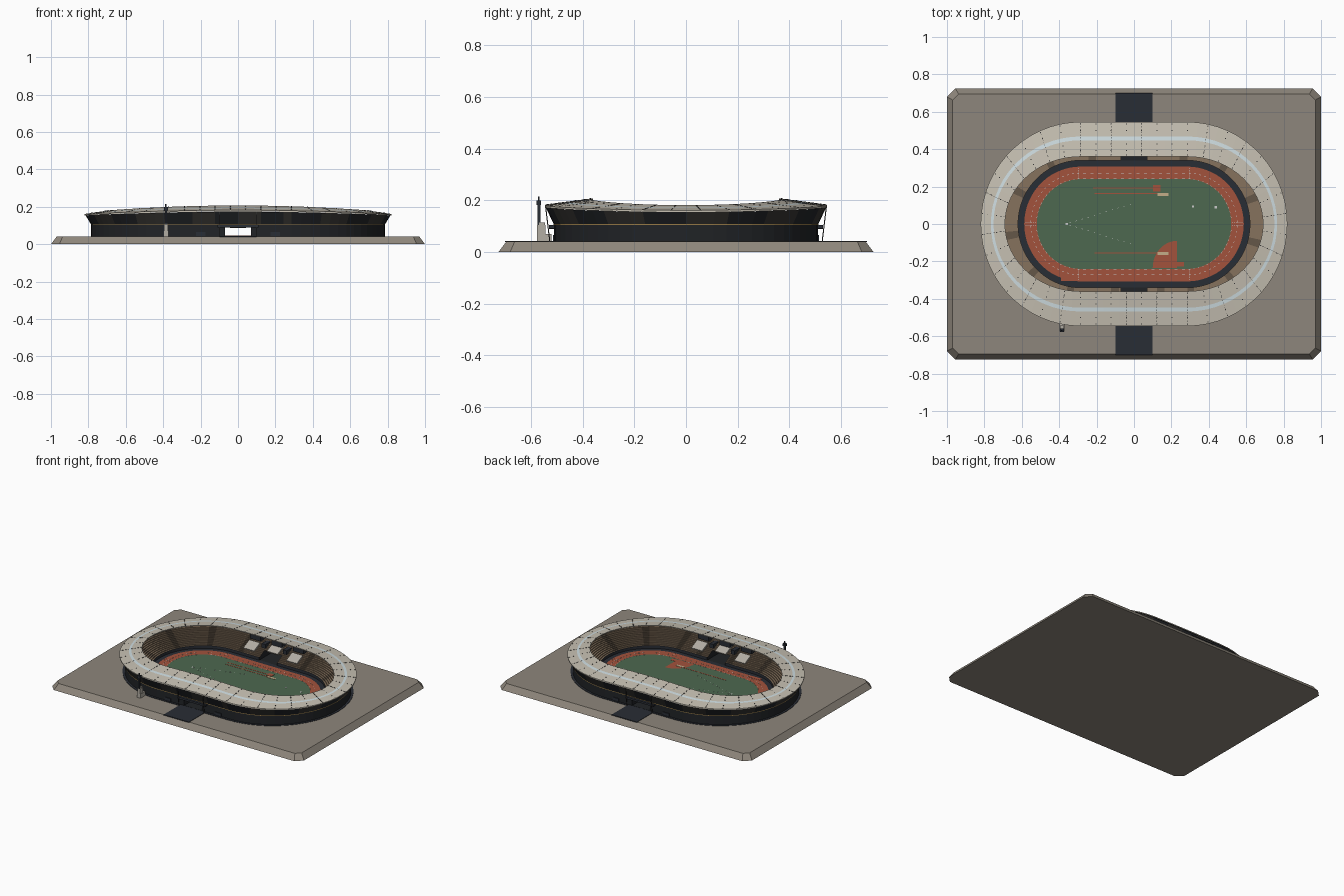
import bpy, bmesh, math
from mathutils import Matrix, Vector

if "Cube" in bpy.data.objects:
    bpy.data.objects.remove(bpy.data.objects["Cube"])

MATS = {}
def mat(name, *rgb):
    m = bpy.data.materials.new(name)
    m.diffuse_color = (*rgb, 1)
    m.use_nodes = True
    m.node_tree.nodes["Principled BSDF"].inputs["Base Color"].default_value = m.diffuse_color
    MATS[name] = m
for args in [("stone", .27, .24, .20), ("navy", .022, .026, .035), ("facade", .015, .017, .02),
             ("panel", .035, .033, .03), ("gold", .30, .19, .06), ("roofing", .57, .53, .45),
             ("glass", .62, .72, .75), ("seats", .24, .17, .11), ("aisle", .13, .095, .065),
             ("clay", .36, .085, .045), ("turf", .075, .14, .08), ("sand", .55, .42, .25),
             ("white", .75, .75, .72), ("concrete", .45, .42, .37), ("dark", .04, .04, .04)]:
    mat(*args)

C, ARC, STR = .285, 30, 14      # half straight, steps per end, steps per side
PARAM = [("arc", 1, -math.pi/2 + math.pi*k/ARC) for k in range(ARC)]
PARAM += [("line", 1, 1 - 2*k/STR) for k in range(STR)]
PARAM += [("arc", -1, math.pi/2 + math.pi*k/ARC) for k in range(ARC)]
PARAM += [("line", -1, -1 + 2*k/STR) for k in range(STR)]
N = len(PARAM)

def oval_pt(row, i):
    """Point i of an oval (half length, half width, z at ends, z at sides)."""
    ax, ay, ze = row[:3]
    zs = row[3] if len(row) > 3 else ze
    kind, s, t = PARAM[i % N]
    if kind == "arc":
        x, y = s*C + (ax - C)*math.cos(t), ay*math.sin(t)
    else:
        x, y = C*t, s*ay
    return Vector((x, y, ze + (zs - ze)*(1 - (x/ax)**2)))

def finish(name, bm, mats):
    bmesh.ops.recalc_face_normals(bm, faces=bm.faces[:])
    me = bpy.data.meshes.new(name)
    bm.to_mesh(me)
    bm.free()
    for m in mats:
        me.materials.append(MATS[m])
    ob = bpy.data.objects.new(name, me)
    bpy.context.collection.objects.link(ob)
    return ob

def loft(name, rows, mats, pick=lambda k, i: 0):
    """Closed cross-section swept round the oval."""
    bm = bmesh.new()
    rings = [[bm.verts.new(oval_pt(r, i)) for i in range(N)] for r in rows]
    for k in range(len(rows)):
        a, b = rings[k], rings[(k + 1) % len(rows)]
        for i in range(N):
            j = (i + 1) % N
            bm.faces.new((a[i], a[j], b[j], b[i])).material_index = pick(k, i)
    return finish(name, bm, mats)

def boxes(name, items, m):
    """Many boxes in one mesh: (centre, size, z rotation, x rotation)."""
    bm = bmesh.new()
    for c, s, *r in items:
        rz, rx = (r + [0, 0])[:2]
        bmesh.ops.create_cube(bm, size=1, matrix=Matrix.Translation(c) @ Matrix.Rotation(rz, 4, 'Z')
                              @ Matrix.Rotation(rx, 4, 'X') @ Matrix.Diagonal((*s, 1)))
    return finish(name, bm, [m])

def rod(a, b, w):
    """Matrix-free rod in the yz plane as a box item."""
    d = Vector(b) - Vector(a)
    return ((Vector(a) + Vector(b))/2, (w, w, d.length), 0, math.atan2(-d.y, d.z))

# base slab with cut corners and sloping edge
def octagon(hx, hy, c):
    return [(hx, -hy + c), (hx, hy - c), (hx - c, hy), (c - hx, hy),
            (-hx, hy - c), (-hx, c - hy), (c - hx, -hy), (hx - c, -hy)]
bm = bmesh.new()
lo = [bm.verts.new((x, y, 0)) for x, y in octagon(1, .725, .045)]
hi = [bm.verts.new((x, y, .04)) for x, y in octagon(.97, .695, .032)]
bm.faces.new(lo)
bm.faces.new(hi)
for i in range(8):
    j = (i + 1) % 8
    bm.faces.new((lo[i], lo[j], hi[j], hi[i]))
finish("base_slab", bm, ["stone"])

# approach roads
boxes("approach_roads", [((0, s*.6, .0405), (.2, .2, .005)) for s in (1, -1)], "navy")

# bowl: outer wall, flared upper facade, stepped seating, pitch wall
STEPS = 12
rows = [(.785, .51, .038), (.785, .51, .104), (.787, .512, .104), (.787, .512, .108),
        (.815, .542, .154, .174), (.78, .505, .152, .172)]
for k in range(STEPS, 0, -1):
    f, g = k/STEPS, (k - 1)/STEPS
    z = .065 + .075*g
    rows += [(.62 + .15*f, .34 + .155*f, z), (.62 + .15*g, .34 + .155*g, z)]
rows.append((.62, .34, .038))
def bowl_pick(k, i):
    if k == 2:
        return 1
    if k == 3:
        return 2 if (i // 3) % 2 else 0
    if 5 <= k < len(rows) - 2:
        return 4 if i % 6 == 0 else 3
    return 5 if k == len(rows) - 2 else 0
bowl = loft("seating_bowl", rows, ["facade", "gold", "panel", "seats", "aisle", "navy"], bowl_pick)

# gate passage cut through both sides
cutter = boxes("gate_cutter", [((0, 0, .067), (.14, 2, .046))], "concrete")
cutter.hide_render = True
mod = bowl.modifiers.new("gate", 'BOOLEAN')
mod.operation, mod.solver, mod.object = 'DIFFERENCE', 'EXACT', cutter
bpy.context.view_layer.objects.active = bowl
bpy.ops.object.modifier_apply(modifier="gate")
bpy.data.objects.remove(cutter)

# roof ring with translucent band
O, I = (.82, .546, .161, .182), (.69, .36, .181, .207)
def roof(t):
    return tuple(a + (b - a)*t for a, b in zip(O, I))
def low(r, d):
    return (r[0], r[1], r[2] - d, r[3] - d)
loft("roof", [low(O, .007), O, roof(.42), roof(.53), I, low(I, .005)],
     ["roofing", "glass", "dark"], lambda k, i: (0, 0, 1, 0, 0, 2)[k])

# roof seams and fixings
fix, seams = [], []
for i in range(0, N, 2):
    for t in (.06, .25, .64, .82, .95):
        fix.append((oval_pt(roof(t), i), (.005, .005, .004)))
for i in range(0, N, 4):
    a, b = oval_pt(roof(.02), i), oval_pt(roof(.98), i)
    for t in range(12):
        p = a.lerp(b, (t + .5)/12)
        seams.append((p, (.008, .0015, .002), math.atan2(b.y - a.y, b.x - a.x)))
boxes("roof_fixings", fix, "dark")
boxes("roof_seams", seams, "dark")

# apron, running track and turf
loft("outer_apron", [(.80, .525, .038), (.80, .525, .0425), (.77, .49, .0425), (.77, .49, .038)], ["navy"])
loft("inner_apron", [(.622, .342, .038), (.622, .342, .044), (.58, .30, .044), (.58, .30, .038)], ["navy"])
loft("running_track", [(.587, .307, .038), (.587, .307, .0455), (.51, .23, .0455), (.51, .23, .038)], ["clay"])
bm = bmesh.new()
bm.faces.new([bm.verts.new(oval_pt((.52, .24, .046), i)) for i in range(N)])
finish("turf", bm, ["turf"])

# clay areas: start straight, runways, pads and quarter-round jump area
Z = .0465
boxes("runways", [((-.345, -.293, .0455), (.09, .026, .002)), ((-.04, .192, Z), (.36, .007, .001)),
                  ((-.04, .163, Z), (.34, .007, .001)), ((-.04, -.155, Z), (.34, .007, .001)),
                  ((.122, .192, Z), (.042, .034, .002)), ((.247, -.215, Z), (.04, .026, .001))], "clay")
bm = bmesh.new()
arc = [(.23 - .13*math.cos(a*math.pi/24), -.235 + .145*math.sin(a*math.pi/24)) for a in range(13)]
bm.faces.new([bm.verts.new((x, y, Z + .0003)) for x, y in arc + [(.23, -.235)]])
finish("jump_area", bm, ["clay"])
boxes("sand_pits", [((.155, s*.158, Z + .001), (.06, .018, .002)) for s in (1, -1)], "sand")

# white dashes: lane lines, finish lines, throwing sector, circles
dash = []
for row in ((.522, .242, .046), (.552, .272, .046)):
    for i in range(N):
        a, b = oval_pt(row, i), oval_pt(row, i + 1)
        dash.append(((a + b)/2, ((b - a).length*.4, .002, .0012), math.atan2(b.y - a.y, b.x - a.x)))
for sx in (1, -1):
    for k in range(6):
        dash += [((sx*.295, s*(.247 + .01*k), .046), (.002, .005, .0012)) for s in (1, -1)]
        dash += [((sx*(.527 + .01*k), s*.01, .046), (.005, .002, .0012)) for s in (1, -1)]
for k in range(11):
    dash += [((-.34 + .032*k, s*(.007 + .0098*k), Z), (.009, .002, .001), s*.3) for s in (1, -1)]
dash += [((x, y, Z), (.012, .012, .001)) for x, y in ((-.36, 0), (.315, .093), (.437, .09))]
boxes("white_markings", dash, "white")

# stand bays, boxes, gate canopies and doors, mirrored front and back
light, black, struts = [], [], []
for s in (1, -1):
    for x in (-.17, 0, .17):
        y0 = .425 if x == 0 else .40
        light.append(((x, s*y0, .0685 + (y0 - .34)*.484), (.085, .075, .012), 0, s*.45))
        black.append(((x, s*.465, .142), (.085, .05, .036)))
    for x in (-.085, .085):
        black.append(((x, s*.44, .115), (.03, .06, .03)))
    black.append(((0, s*.512, .097), (.22, .035, .014)))
    black += [((x, s*.511, .054), (.05, .006, .022)) for x in (-.2, .2)]
    for x in (-.1, .1):
        struts += [rod((x, s*.527, .042), (x, s*.543, .175), .004),
                   rod((x, s*.505, .09), (x, s*.531, .09), .003)]
boxes("stand_bays", light, "concrete")
boxes("stand_boxes_and_doors", black, "navy")
boxes("gate_struts", struts, "dark")

# tower beside the front wall
boxes("tower_base", [((-.385, -.548, .055), (.028, .056, .03)), ((-.385, -.56, .085), (.022, .034, .04)),
                     ((-.385, -.557, .107), (.018, .024, .012))], "concrete")
boxes("tower_shaft", [((-.385, -.569, .118), (.012, .012, .156)), ((-.385, -.569, .19), (.022, .018, .018)),
                      ((-.385, -.569, .204), (.008, .006, .02))], "navy")
